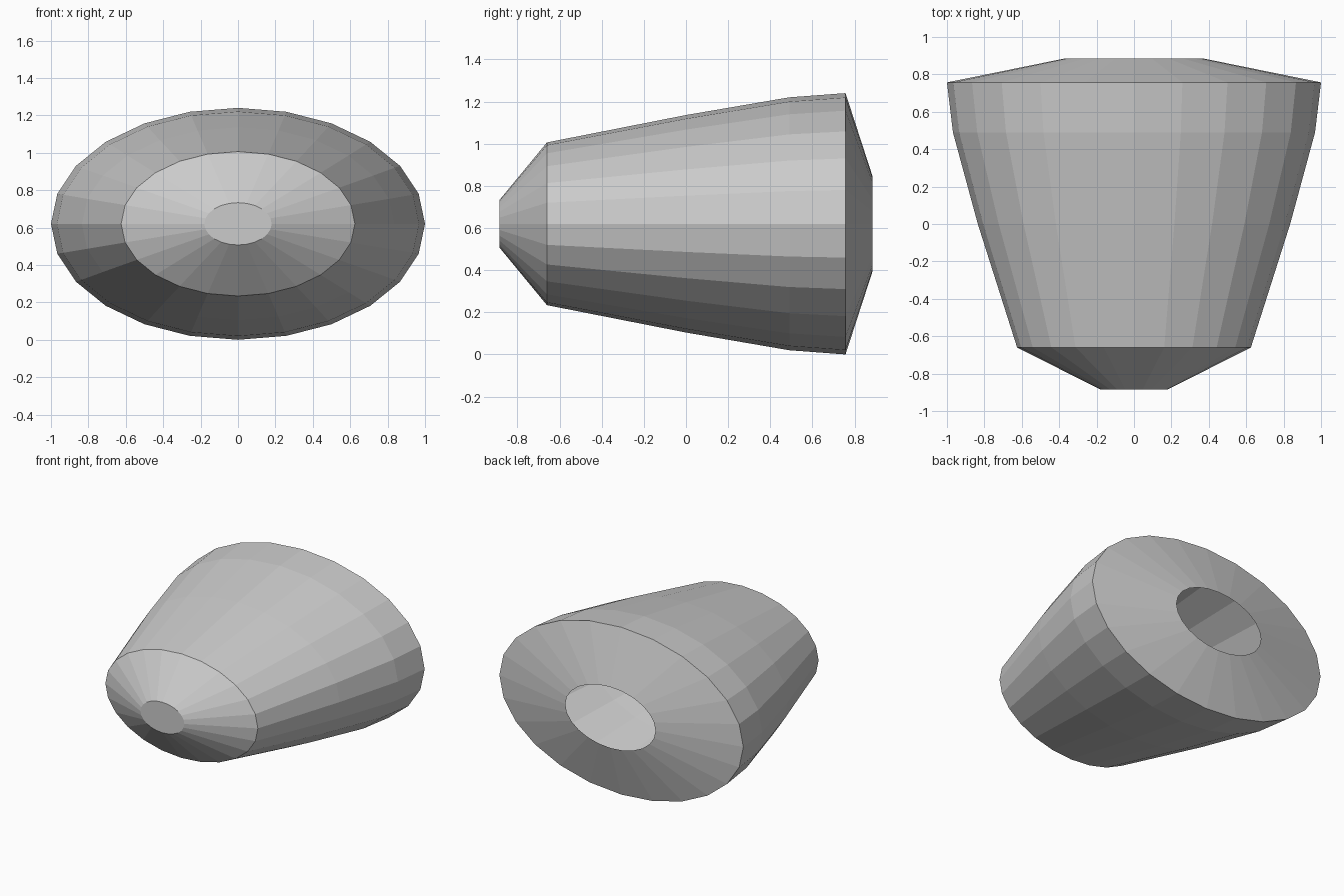
import bpy
import bmesh
from math import cos, sin, tau

old = bpy.data.objects.get("Cube")
if old:
    bpy.data.objects.remove(old, do_unlink=True)

SIDES = 24
MID_Z = 0.62

# Ring stations from nose to tail: y, half width, half height
STATIONS = [
    (-0.885, 0.18, 0.113),
    (-0.66, 0.625, 0.386),
    (0.0, 0.835, 0.516),
    (0.49, 0.968, 0.6),
    (0.757, 1.0, 0.62),
    (0.885, 0.37, 0.226),
]


def make_material(name, colour):
    mat = bpy.data.materials.new(name)
    mat.use_nodes = True
    mat.diffuse_color = colour
    mat.node_tree.nodes["Principled BSDF"].inputs["Base Color"].default_value = colour
    return mat


# Faceted oval shell: flat nose, tapered body, open hole in the tail
bm = bmesh.new()
rings = []
for y, rx, rz in STATIONS:
    angles = [tau * i / SIDES for i in range(SIDES)]
    rings.append([bm.verts.new((rx * cos(a), y, MID_Z + rz * sin(a))) for a in angles])

for near, far in zip(rings, rings[1:]):
    for i in range(SIDES):
        j = (i + 1) % SIDES
        bm.faces.new((near[i], near[j], far[j], far[i]))
bm.faces.new(list(reversed(rings[0])))

# Turn every face away from the central axis
bm.normal_update()
for face in bm.faces:
    centre = face.calc_center_median()
    outward = centre.copy()
    outward.z -= MID_Z
    if face.normal.dot(outward) < 0:
        face.normal_flip()

mesh = bpy.data.meshes.new("oval_shell")
bm.to_mesh(mesh)
bm.free()
mesh.materials.append(make_material("light grey", (0.6, 0.6, 0.6, 1)))
shell = bpy.data.objects.new("oval_shell", mesh)
bpy.context.collection.objects.link(shell)
